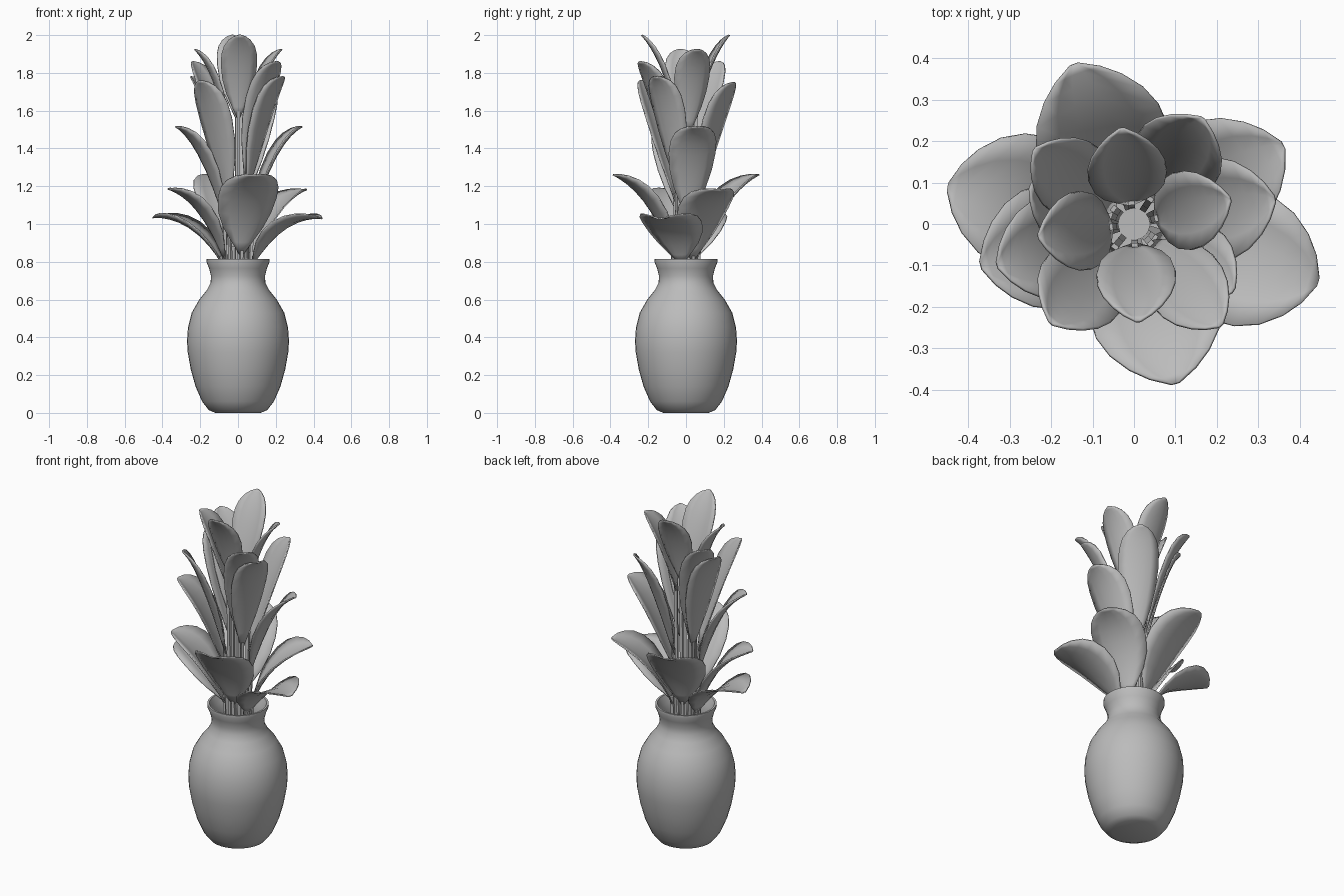
import bpy, bmesh, math
from mathutils import Vector

if "Cube" in bpy.data.objects:
    bpy.data.objects.remove(bpy.data.objects["Cube"])


def material(name, c):
    m = bpy.data.materials.new(name)
    m.diffuse_color = (c, c, c, 1)
    m.use_nodes = True
    m.node_tree.nodes["Principled BSDF"].inputs["Base Color"].default_value = m.diffuse_color
    return m


GREY = material("plain grey", 0.5)


def finish(name, bm, angle):
    me = bpy.data.meshes.new(name)
    bm.to_mesh(me)
    bm.free()
    ob = bpy.data.objects.new(name, me)
    bpy.context.collection.objects.link(ob)
    me.materials.append(GREY)
    bpy.ops.object.select_all(action='DESELECT')
    ob.select_set(True)
    bpy.context.view_layer.objects.active = ob
    bpy.ops.object.shade_smooth_by_angle(angle=math.radians(angle))
    return ob


# Vase: hollow lathed profile, outside then inside
profile = [(0, 0), (.12, 0), (.155, .015), (.19, .06), (.225, .14), (.25, .23),
           (.266, .32), (.27, .38), (.265, .45), (.245, .53), (.205, .6),
           (.165, .65), (.145, .69), (.143, .725), (.153, .765), (.167, .8),
           (.166, .815), (.155, .815), (.137, .77), (.125, .72), (.128, .69),
           (.15, .64), (.225, .53), (.25, .38), (.21, .14), (.14, .04), (0, .03)]
bm = bmesh.new()
vs = [bm.verts.new((r, 0, z)) for r, z in profile]
edges = [bm.edges.new(p) for p in zip(vs, vs[1:])]
bmesh.ops.spin(bm, geom=vs + edges, cent=(0, 0, 0), axis=(0, 0, 1),
               angle=2 * math.pi, steps=40, use_duplicate=False)
bmesh.ops.remove_doubles(bm, verts=bm.verts, dist=1e-4)
bmesh.ops.recalc_face_normals(bm, faces=bm.faces)
finish("vase", bm, 50)

# Leaf half-width outline along its length
OUTLINE = [(0, .07), (.1, .36), (.22, .68), (.36, .9), (.52, 1), (.66, .98),
           (.78, .85), (.88, .62), (.95, .36), (1, .06)]
ACROSS = [-1, -.6, -.25, .25, .6, 1]


def leaf(name, tip, base, ctrl, width, cup=.22):
    """Cupped blade arching from base to tip; base and ctrl are (radius, z)."""
    a = math.atan2(tip[1], tip[0])
    out = Vector((math.cos(a), math.sin(a), 0))
    side = Vector((-math.sin(a), math.cos(a), 0))
    up = Vector((0, 0, 1))
    P = [out * base[0] + up * base[1], out * ctrl[0] + up * ctrl[1], Vector(tip)]
    bm = bmesh.new()
    rows = []
    for u, w in OUTLINE:
        p = P[0] * (1 - u) ** 2 + P[1] * 2 * u * (1 - u) + P[2] * u * u
        t = ((P[1] - P[0]) * (1 - u) + (P[2] - P[1]) * u).normalized()
        n = side.cross(t)
        if n.dot(out) > 0:
            n = -n                       # cup opens up and inwards
        h = w * width / 2
        rows.append([bm.verts.new(p + side * h * s + n * cup * h * (s * s))
                     for s in ACROSS])
    for r0, r1 in zip(rows, rows[1:]):
        for i in range(len(ACROSS) - 1):
            bm.faces.new((r0[i], r0[i + 1], r1[i + 1], r1[i]))
    bm.normal_update()
    ob = finish(name, bm, 50)
    sol = ob.modifiers.new("thickness", 'SOLIDIFY')
    sol.thickness = .007
    sol.offset = 0

    # Thin square stem from the vase floor to the blade
    bm = bmesh.new()
    rings = []
    for r, z in ((.045, .05), (base[0] * .5 + .022, (base[1] + .05) / 2),
                 (base[0] + .004, base[1] + .04)):
        c = out * r + up * z
        rings.append([bm.verts.new(c + out * .008 * x + side * .008 * y)
                      for x, y in ((1, 1), (-1, 1), (-1, -1), (1, -1))])
    for r0, r1 in zip(rings, rings[1:]):
        for i in range(4):
            j = (i + 1) % 4
            bm.faces.new((r0[i], r0[j], r1[j], r1[i]))
    bm.faces.new(rings[0][::-1])
    bm.faces.new(rings[-1])
    bmesh.ops.recalc_face_normals(bm, faces=bm.faces)
    finish(name.replace("leaf", "stem"), bm, 30)


# Leaves in opposite pairs: tips, base, bend, width
TIERS = [
    ("low_side_leaf", [(-.45, .09, 1.035), (.445, -.14, 1.03)],
     (.085, .79), (.23, 1.04), .33),
    ("low_diagonal_leaf", [(.36, .19, 1.18), (-.37, -.10, 1.185)],
     (.075, .81), (.19, 1.13), .30),
    ("low_front_back_leaf", [(-.145, .385, 1.26), (.10, -.385, 1.26)],
     (.07, .84), (.19, 1.17), .32),
    ("middle_side_leaf", [(.34, .06, 1.515), (-.33, -.10, 1.515)],
     (.075, 1.02), (.19, 1.44), .25),
    ("middle_diagonal_leaf", [(.165, .255, 1.75), (-.2, -.24, 1.76)],
     (.07, 1.12), (.21, 1.64), .22),
    ("upper_side_leaf", [(.24, -.16, 1.78), (-.25, .09, 1.78)],
     (.06, 1.17), (.18, 1.70), .20),
    ("upper_diagonal_leaf", [(.21, -.245, 1.86), (-.24, .18, 1.86)],
     (.06, 1.24), (.19, 1.76), .19),
    ("top_side_leaf", [(.232, .06, 1.925), (-.23, -.03, 1.925)],
     (.055, 1.48), (.12, 1.82), .19),
    ("top_front_back_leaf", [(-.03, .23, 2.0), (.01, -.235, 2.0)],
     (.05, 1.56), (.12, 1.87), .19),
]
for name, tips, base, ctrl, width in TIERS:
    for i, tip in enumerate(tips):
        leaf(f"{name}_{i + 1}", tip, base, ctrl, width)
